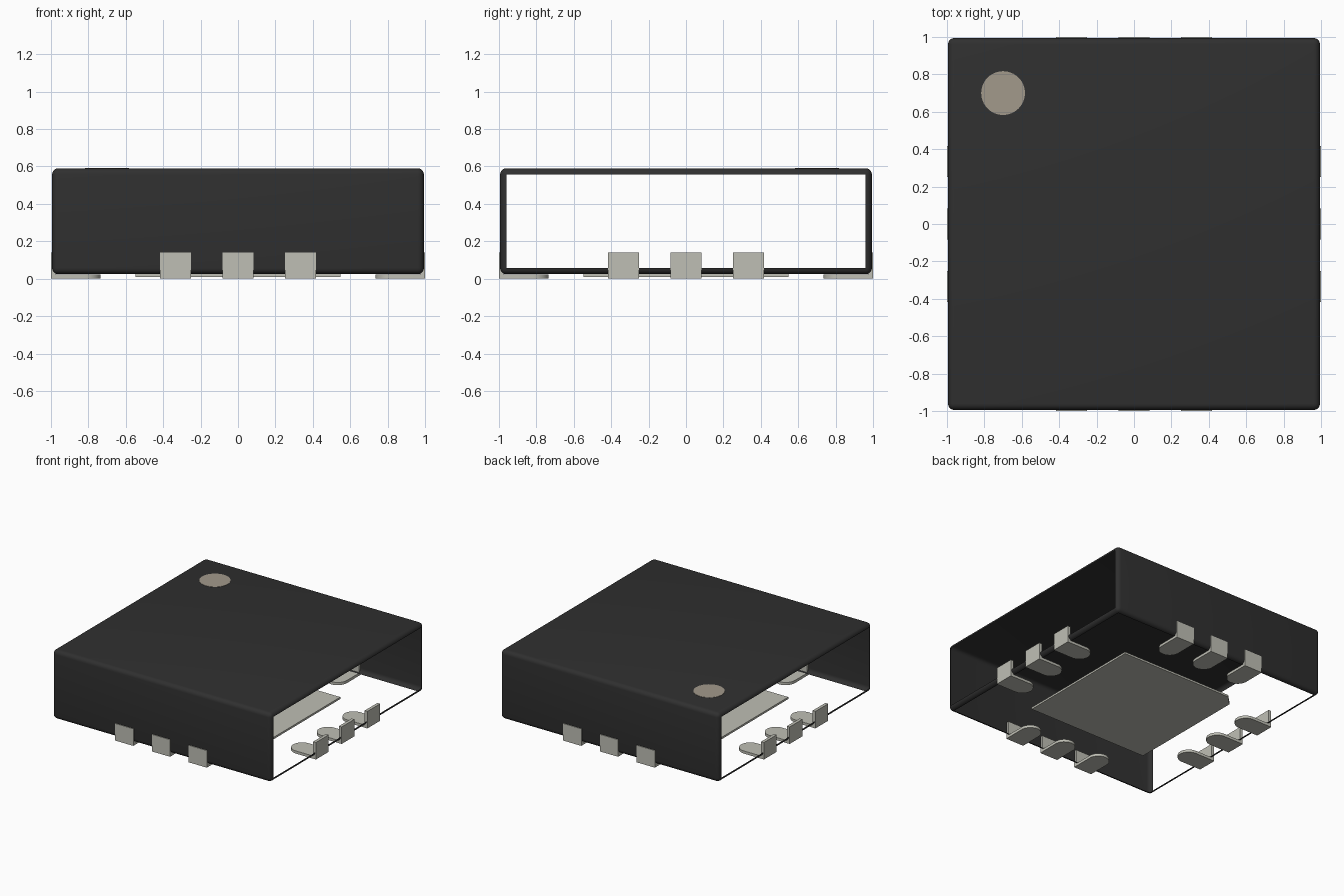
import bpy, bmesh, math
from mathutils import Matrix

cube = bpy.data.objects.get("Cube")
if cube:
    bpy.data.objects.remove(cube, do_unlink=True)


def material(name, rgb):
    mat = bpy.data.materials.new(name)
    mat.use_nodes = True
    mat.diffuse_color = (*rgb, 1)
    mat.node_tree.nodes["Principled BSDF"].inputs["Base Color"].default_value = (*rgb, 1)
    return mat


black = material("black_resin", (0.029, 0.029, 0.029))
metal = material("tin_metal", (0.52, 0.52, 0.46))
beige = material("beige_mark", (0.36, 0.32, 0.26))


def add_object(name, bm, mat, smooth=False):
    mesh = bpy.data.meshes.new(name)
    bm.to_mesh(mesh)
    bm.free()
    mesh.materials.append(mat)
    obj = bpy.data.objects.new(name, mesh)
    bpy.context.collection.objects.link(obj)
    if smooth:
        bpy.ops.object.select_all(action="DESELECT")
        obj.select_set(True)
        bpy.context.view_layer.objects.active = obj
        bpy.ops.object.shade_smooth_by_angle(angle=math.radians(35))
    return obj


def extrude_outline(bm, points, z0, z1):
    """Solid plate from a flat outline."""
    face = bm.faces.new([bm.verts.new((x, y, z0)) for x, y in points])
    top = bmesh.ops.extrude_face_region(bm, geom=[face])
    verts = [g for g in top["geom"] if isinstance(g, bmesh.types.BMVert)]
    bmesh.ops.translate(bm, verts=verts, vec=(0, 0, z1 - z0))


def add_box(bm, lo, hi):
    size = [b - a for a, b in zip(lo, hi)]
    mid = [(a + b) / 2 for a, b in zip(lo, hi)]
    bmesh.ops.create_cube(bm, size=1, matrix=Matrix.Translation(mid) @ Matrix.Diagonal((*size, 1)))


# Rounded shell: side panels on x and the underside are open
HALF, BOTTOM, TOP = 0.994, 0.024, 0.59
bm = bmesh.new()
add_box(bm, (-HALF, -HALF, BOTTOM), (HALF, HALF, TOP))
bmesh.ops.bevel(bm, geom=bm.edges[:], offset=0.033, segments=5, profile=0.5, affect="EDGES")
bm.normal_update()
openings = [f for f in bm.faces if f.calc_area() > 0.5
            and (abs(f.normal.x) > 0.99 or f.normal.z < -0.99)]
bmesh.ops.delete(bm, geom=openings, context="FACES")
add_object("package_shell", bm, black, smooth=True)

# Orientation mark on the top
bm = bmesh.new()
bmesh.ops.create_cone(bm, cap_ends=True, segments=48, radius1=0.117, radius2=0.117,
                      depth=0.004, matrix=Matrix.Translation((-0.7, 0.7, TOP)))
add_object("corner_mark", bm, beige)

# Centre pad with one cut corner
P, CUT = 0.547, 0.08
bm = bmesh.new()
extrude_outline(bm, [(-P, -P), (P, -P), (P, P), (CUT - P, P), (-P, P - CUT)], 0.008, 0.024)
bmesh.ops.recalc_face_normals(bm, faces=bm.faces[:])
add_object("centre_pad", bm, metal)

# L-shaped leads: round-ended foot and upright plate, three on each side
R, INNER = 0.0825, 0.735
for side, name in enumerate(("left", "back", "right", "front")):
    for i in range(3):
        y = (i - 1) * 0.334
        bm = bmesh.new()
        arc = [math.pi / 2 + math.pi * k / 16 for k in range(17)]
        foot = [(1, y - R), (1, y + R)]
        foot += [(INNER + R + R * math.cos(a), y + R * math.sin(a)) for a in arc]
        extrude_outline(bm, foot, 0, 0.022)
        add_box(bm, (0.975, y - R, 0.022), (1, y + R, 0.14))
        bmesh.ops.remove_doubles(bm, verts=bm.verts[:], dist=0.0001)
        bmesh.ops.recalc_face_normals(bm, faces=bm.faces[:])
        bmesh.ops.rotate(bm, verts=bm.verts[:], cent=(0, 0, 0),
                         matrix=Matrix.Rotation(side * math.pi / 2, 3, "Z"))
        add_object(f"{name}_lead_{i + 1}", bm, metal, smooth=True)
